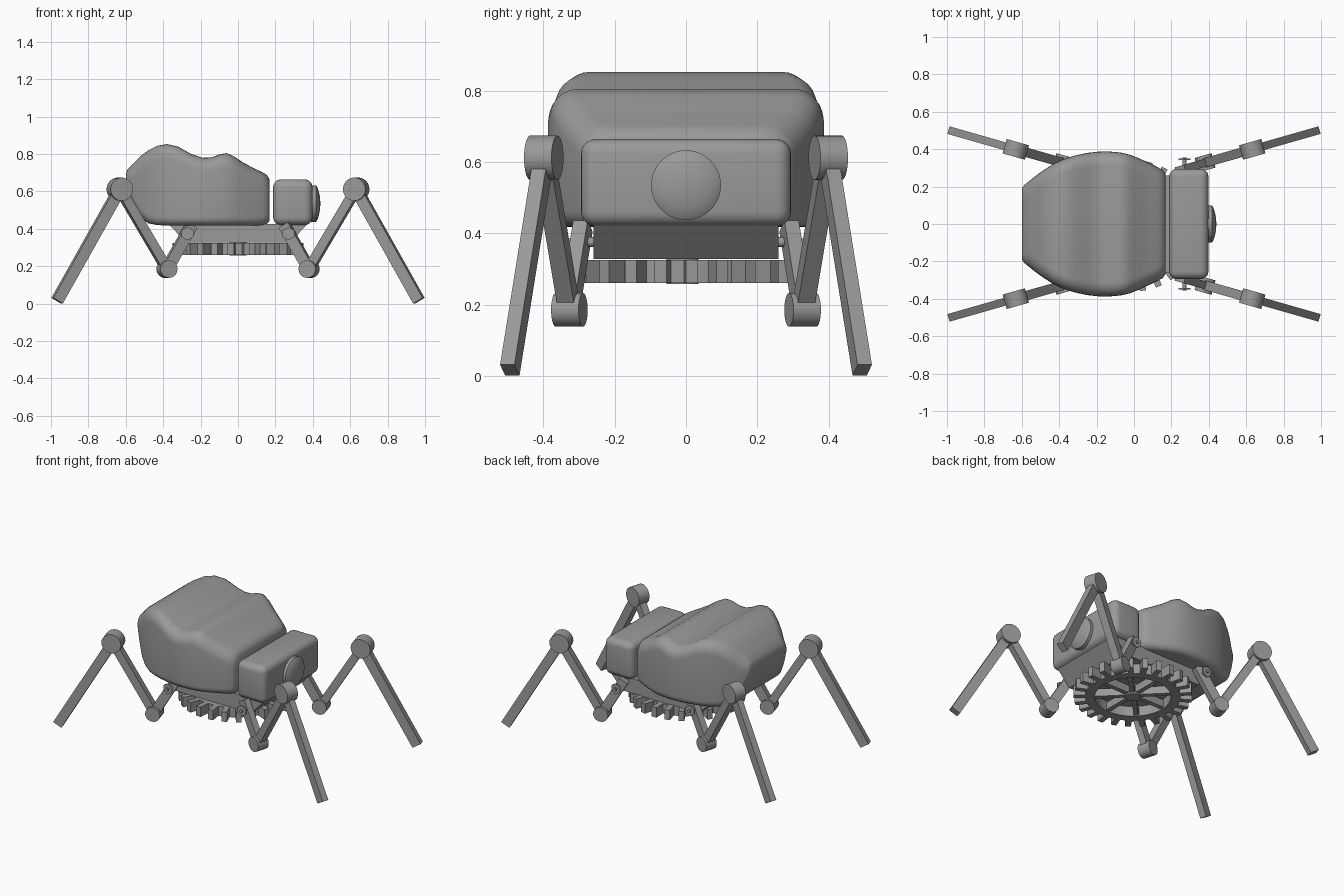
import bpy, bmesh, math
from mathutils import Vector, Matrix

if "Cube" in bpy.data.objects:
    bpy.data.objects.remove(bpy.data.objects["Cube"], do_unlink=True)

grey = bpy.data.materials.new("plain_grey")
grey.use_nodes = True
grey.diffuse_color = (0.32, 0.32, 0.32, 1)
grey.node_tree.nodes["Principled BSDF"].inputs["Base Color"].default_value = (0.32, 0.32, 0.32, 1)


def finish(name, bm, smooth=None):
    bmesh.ops.recalc_face_normals(bm, faces=bm.faces)
    mesh = bpy.data.meshes.new(name)
    bm.to_mesh(mesh)
    bm.free()
    mesh.materials.append(grey)
    ob = bpy.data.objects.new(name, mesh)
    bpy.context.collection.objects.link(ob)
    if smooth:
        bpy.ops.object.select_all(action='DESELECT')
        ob.select_set(True)
        bpy.context.view_layer.objects.active = ob
        bpy.ops.object.shade_smooth_by_angle(angle=math.radians(smooth))
    return ob


def skin(bm, rings):
    """Bridge successive rings of points and cap both ends."""
    loops = [[bm.verts.new(p) for p in ring] for ring in rings]
    n = len(loops[0])
    for a, b in zip(loops, loops[1:]):
        for i in range(n):
            j = (i + 1) % n
            bm.faces.new((a[i], a[j], b[j], b[i]))
    bm.faces.new(loops[0])
    bm.faces.new(loops[-1])


def beam(name, a, b, width, depth, side):
    """Square bar between two points; side is its horizontal width axis."""
    u = side.normalized() * width / 2
    v = (b - a).cross(side).normalized() * depth / 2
    bm = bmesh.new()
    skin(bm, [[p + u + v, p + u - v, p - u - v, p - u + v] for p in (a, b)])
    return finish(name, bm)


def rod(name, centre, axis, radius, length, sides=32, smooth=40):
    bm = bmesh.new()
    turn = Vector((0, 0, 1)).rotation_difference(axis).to_matrix().to_4x4()
    bmesh.ops.create_cone(bm, cap_ends=True, segments=sides, radius1=radius, radius2=radius,
                          depth=length, matrix=Matrix.Translation(centre) @ turn)
    return finish(name, bm, smooth)


def rounded_section(x, low, high, half, steps=6):
    """Cross-section across x with small lower and larger upper corner radii."""
    tall = (high - low) / 2
    points = []
    for k, (sy, sz) in enumerate(((1, 1), (-1, 1), (-1, -1), (1, -1))):
        r = min(0.075 if sz > 0 else 0.045, tall * 0.9, half * 0.9)
        cz = high - r if sz > 0 else low + r
        for i in range(steps + 1):
            t = math.pi / 2 * (k + i / steps)
            points.append((x, sy * (half - r) + r * math.cos(t), cz + r * math.sin(t)))
    return points


# Body shell: x, bottom, top, half width
stations = [(-0.6, 0.64, 0.69, 0.19), (-0.59, 0.60, 0.72, 0.205), (-0.56, 0.53, 0.75, 0.23),
            (-0.52, 0.46, 0.79, 0.262), (-0.48, 0.43, 0.82, 0.29), (-0.43, 0.42, 0.845, 0.322),
            (-0.38, 0.418, 0.853, 0.345), (-0.32, 0.418, 0.84, 0.365), (-0.25, 0.418, 0.80, 0.38),
            (-0.19, 0.418, 0.78, 0.387), (-0.14, 0.418, 0.782, 0.388), (-0.1, 0.418, 0.798, 0.385),
            (-0.06, 0.418, 0.805, 0.38), (-0.02, 0.418, 0.787, 0.37), (0.03, 0.418, 0.753, 0.35),
            (0.09, 0.418, 0.722, 0.322), (0.13, 0.42, 0.703, 0.302), (0.155, 0.426, 0.688, 0.288),
            (0.168, 0.442, 0.665, 0.268)]
bm = bmesh.new()
skin(bm, [rounded_section(*s) for s in stations])
finish("body_shell", bm, 50)

# Head block with soft edges
bm = bmesh.new()
bmesh.ops.create_cube(bm, size=1, matrix=Matrix.Translation((0.293, 0, 0.542))
                      @ Matrix.Diagonal((0.21, 0.59, 0.245, 1)))
bmesh.ops.bevel(bm, geom=bm.edges[:], offset=0.042, segments=5, profile=0.5, affect='EDGES')
finish("head", bm, 40)

# Domed eye
bm = bmesh.new()
eye_profile = [(0.38, 0.098), (0.417, 0.098), (0.424, 0.088), (0.432, 0.065), (0.438, 0.035), (0.44, 0.01)]
skin(bm, [[(x, r * math.cos(math.tau * i / 40), 0.535 + r * math.sin(math.tau * i / 40))
           for i in range(40)] for x, r in eye_profile])
finish("eye", bm, 40)

# Chassis with sloping ends
bm = bmesh.new()
skin(bm, [[(-0.37, y, 0.425), (0.37, y, 0.425), (0.28, y, 0.328), (-0.28, y, 0.328)] for y in (-0.26, 0.26)])
finish("chassis", bm)

# Toothed wheel: ring, teeth, spokes and hub
LOW, HIGH, TEETH = 0.26, 0.325, 25
wheel = Vector((0, -0.01, (LOW + HIGH) / 2))
up = Vector((0, 0, 1))
bm = bmesh.new()
outline = [(0.225, LOW), (0.28, LOW), (0.28, HIGH), (0.225, HIGH)]
rings = [[bm.verts.new((r * math.cos(math.tau * i / 50), wheel.y + r * math.sin(math.tau * i / 50), z))
          for r, z in outline] for i in range(50)]
for i in range(50):
    a, b = rings[i], rings[(i + 1) % 50]
    for j in range(4):
        k = (j + 1) % 4
        bm.faces.new((a[j], a[k], b[k], b[j]))
finish("wheel_ring", bm, 30)

for i in range(TEETH):
    t = -math.pi / 2 + math.tau * (i + 0.55) / TEETH
    out = Vector((math.cos(t), math.sin(t), 0))
    beam("wheel_tooth", wheel + out * 0.27, wheel + out * 0.35, 0.034, HIGH - LOW, out.cross(up))
for i in range(8):
    t = math.tau * i / 8
    out = Vector((math.cos(t), math.sin(t), 0))
    beam("wheel_spoke", wheel + out * 0.02, wheel + out * 0.24, 0.03, 0.05, out.cross(up))
rod("wheel_hub", wheel, up, 0.045, 0.07)
rod("wheel_axle", wheel + up * 0.03, up, 0.02, 0.08)

# Four jointed legs, each in its own vertical plane
for sx, end in ((1, "head"), (-1, "tail")):
    for sy, flank in ((1, "back"), (-1, "front")):
        tag = f"{end}_{flank}"

        def spot(x, z):
            return Vector((sx * x, sy * (0.4 + (x - 0.635) * 0.285), z))

        side = Vector((-sy * 0.285, sx, 0)).normalized()
        knee, elbow = spot(0.38, 0.185), spot(0.632, 0.612)
        beam("hip_link_" + tag, spot(0.247, 0.42), knee, 0.042, 0.06, side)
        beam("upper_leg_" + tag, knee, elbow, 0.05, 0.05, side)
        beam("lower_leg_" + tag, elbow, spot(0.967, 0.016), 0.042, 0.06, side)
        rod("lower_joint_" + tag, knee, side, 0.047, 0.08)
        rod("upper_joint_" + tag, elbow, side, 0.062, 0.08)
        # Hip bolt and its six-sided knob
        across = Vector((0, 1, 0))
        rod("hip_pin_" + tag, Vector((sx * 0.27, sy * 0.3, 0.375)), across, 0.01, 0.112, 12)
        rod("hip_knob_" + tag, Vector((sx * 0.27, sy * 0.345, 0.375)), across, 0.036, 0.008, 6, None)
        rod("hip_washer_" + tag, Vector((sx * 0.27, sy * 0.265, 0.375)), across, 0.014, 0.02, 12)
